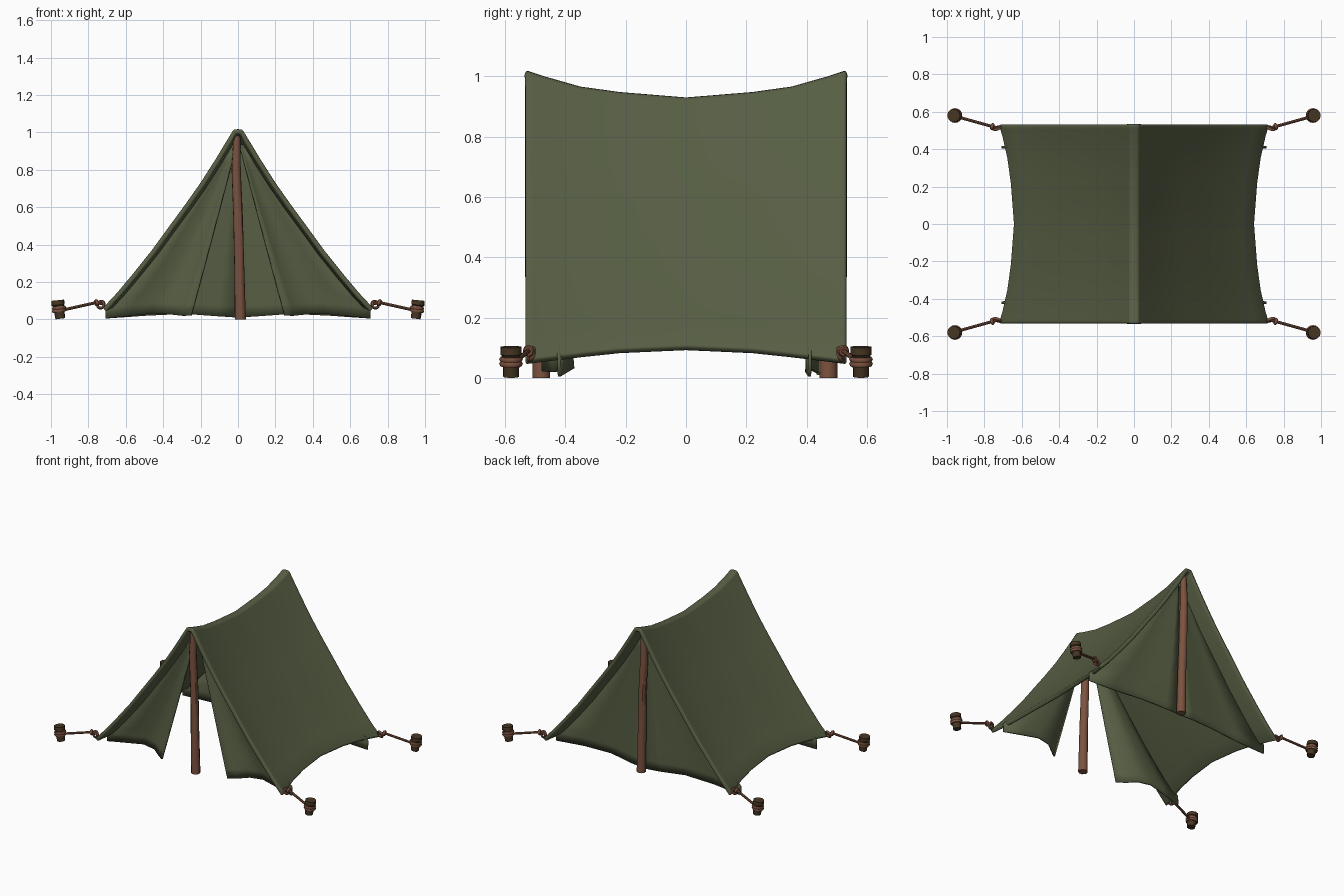
import bpy, bmesh, math
from mathutils import Vector

if "Cube" in bpy.data.objects:
    bpy.data.objects.remove(bpy.data.objects["Cube"])


def material(name, rgb):
    m = bpy.data.materials.new(name)
    m.diffuse_color = (*rgb, 1)
    m.use_nodes = True
    m.node_tree.nodes["Principled BSDF"].inputs["Base Color"].default_value = m.diffuse_color
    return m


CANVAS = material("green canvas", (0.095, 0.112, 0.057))
WOOD = material("reddish wood and rope", (0.2, 0.085, 0.05))
DARK = material("dark stake wood", (0.062, 0.036, 0.017))


def make(name, verts, faces, mat, angle=40):
    me = bpy.data.meshes.new(name)
    me.from_pydata(verts, [], faces)
    bm = bmesh.new()
    bm.from_mesh(me)
    bmesh.ops.recalc_face_normals(bm, faces=bm.faces)
    bm.to_mesh(me)
    bm.free()
    me.materials.append(mat)
    ob = bpy.data.objects.new(name, me)
    bpy.context.collection.objects.link(ob)
    bpy.ops.object.select_all(action='DESELECT')
    ob.select_set(True)
    bpy.context.view_layer.objects.active = ob
    bpy.ops.object.shade_smooth_by_angle(angle=math.radians(angle))
    return ob


def grid(name, rows, thick, offset, bevel=0):
    n = len(rows[0])
    verts = [p for r in rows for p in r]
    faces = [(i*n + j, i*n + j + 1, (i+1)*n + j + 1, (i+1)*n + j)
             for i in range(len(rows) - 1) for j in range(n - 1)]
    ob = make(name, verts, faces, CANVAS)
    # turn the outside of the roof upward so thickness goes inward
    if sum(p.normal.z for p in ob.data.polygons) < 0:
        ob.data.flip_normals()
    s = ob.modifiers.new("thickness", 'SOLIDIFY')
    s.thickness, s.offset = thick, offset
    if bevel:
        b = ob.modifiers.new("soft hem", 'BEVEL')
        b.width, b.segments, b.limit_method = bevel, 2, 'ANGLE'
        b.angle_limit = math.radians(50)
    return ob


def tube(name, pts, radii, mat, sides=10):
    pts = [Vector(p) for p in pts]
    verts, faces = [], []
    for i, p in enumerate(pts):
        d = (pts[min(i+1, len(pts)-1)] - pts[max(i-1, 0)]).normalized()
        a = d.orthogonal().normalized()
        b = d.cross(a)
        for k in range(sides):
            t = 2*math.pi*k/sides
            verts.append(p + radii[i]*(math.cos(t)*a + math.sin(t)*b))
    # keep ring start vectors consistent for nearly straight paths
    for i in range(len(pts) - 1):
        for k in range(sides):
            j = (k + 1) % sides
            faces.append((i*sides+k, i*sides+j, (i+1)*sides+j, (i+1)*sides+k))
    faces += [tuple(range(sides)), tuple(range((len(pts)-1)*sides, len(pts)*sides))]
    return make(name, verts, faces, mat)


def ring(name, loc, axis, major, minor, mat):
    bpy.ops.mesh.primitive_torus_add(
        location=loc, rotation=Vector(axis).to_track_quat('Z', 'Y').to_euler(),
        major_radius=major, minor_radius=minor, major_segments=14, minor_segments=6)
    ob = bpy.context.object
    ob.name = name
    ob.data.materials.append(mat)
    bpy.ops.object.shade_smooth_by_angle(angle=math.radians(60))


def interp(table, t):
    for a, b in zip(table, table[1:]):
        if t <= b[0]:
            f = max(0, (t - a[0])/(b[0] - a[0]))
            return [p + f*(q - p) for p, q in zip(a[1:], b[1:])]
    return table[-1][1:]


# roof: half profile (x, z) at the ends; ridge, eave x, eave z by distance from middle
PROFILE = [(0, 1.02), (0.024, 1.018), (0.055, 0.967), (0.12, 0.86), (0.20, 0.735),
           (0.285, 0.615), (0.37, 0.50), (0.465, 0.37), (0.57, 0.24), (0.65, 0.145), (0.725, 0.065)]
SAG = [(0, 0.93, 0.645, 0.107), (0.22, 0.948, 0.662, 0.097), (0.35, 0.966, 0.68, 0.083),
       (0.47, 1.0, 0.707, 0.068), (0.53, 1.02, 0.725, 0.06)]


def roof_half(y):
    ridge, ex, ez = interp(SAG, abs(y))
    return [(x*ex/0.725, ez + (z - 0.065)/0.955*(ridge - ez)) for x, z in PROFILE]


ys = [s*d for s in (-1, 1) for d in (0.53, 0.505, 0.47, 0.35, 0.22, 0.1)] + [0]
rows = []
for y in sorted(ys):
    h = roof_half(y)
    rows.append([(-x, y, z) for x, z in reversed(h[1:])] + [(x, y, z) for x, z in h])
grid("canvas_roof", rows, 0.026, -1, 0.008)


# end walls: outer edge follows the roof, inner edge hangs free or meets the middle
def wall(name, side, ybase, inner, cols):
    top = roof_half(ybase)
    edge = sorted([(z, x) for x, z in top])
    zs = [0.0, 0.06, 0.14, 0.26, 0.4, 0.55, 0.7, 0.83, 0.93]
    rows = []
    for z in zs:
        ox = 0.708 if z < 0.07 else interp(edge, z)[0] - 0.014
        ix = inner*(1 - z/0.96)
        k = 1 - z/1.0
        row = []
        for u, y, lift in cols:
            row.append((side*(ox + (ix - ox)*u), ybase + (y - ybase)*k,
                        z + lift*k**3 + 0.005))
        rows.append(row)
    grid(name, rows, 0.01, 0)


FLAP = [(0, -0.42, 0), (0.3, -0.395, 0.015), (0.55, -0.375, 0.027), (0.75, -0.39, 0.022),
        (0.9, -0.44, 0.015), (1, -0.475, 0.017)]
BACK = [(0, 0.41, 0), (0.3, 0.40, 0.015), (0.6, 0.41, 0.025), (0.85, 0.435, 0.012), (1, 0.44, 0.005)]
for side, tag in ((-1, "left"), (1, "right")):
    wall("front_flap_" + tag, side, -0.45, 0.25, FLAP)
    wall("back_wall_" + tag, side, 0.43, 0.0, BACK)

# poles, slightly crooked
for tag, y in (("front", -0.48), ("back", 0.472)):
    tube(tag + "_pole", [(0.012, y, 0), (0.006, y, 0.3), (0.0, y + 0.004, 0.55),
                         (-0.01, y, 0.8), (-0.006, y, 0.985)],
         [0.03, 0.027, 0.026, 0.025, 0.019], WOOD, 9)

# pegs, ropes and knots at the four corners
for sx in (-1, 1):
    for sy in (-1, 1):
        tag = ("left" if sx < 0 else "right") + ("_front" if sy < 0 else "_back")
        P = lambda x, y, z: (sx*x, sy*y, z)
        tube("stake_" + tag, [P(0.95, 0.58, 0.004), P(0.955, 0.58, 0.04), P(0.961, 0.58, 0.075),
                              P(0.9615, 0.58, 0.078), P(0.964, 0.58, 0.103)],
             [0.026, 0.028, 0.031, 0.036, 0.035], DARK, 10)
        for z in (0.047, 0.062):
            ring("stake_wrap_" + tag, P(0.957, 0.58, z), (sx*0.12, 0, 1), 0.03, 0.0095, WOOD)
        tube("rope_" + tag, [P(0.72, 0.512, 0.083), P(0.76, 0.522, 0.09), P(0.94, 0.572, 0.05)],
             [0.008, 0.008, 0.008], WOOD, 8)
        ring("corner_loop_" + tag, P(0.733, 0.512, 0.079), (sx*0.3, sy, 0.3), 0.019, 0.008, WOOD)
        ring("knot_" + tag, P(0.757, 0.521, 0.09), (sx, sy*0.25, -0.2), 0.011, 0.009, WOOD)
